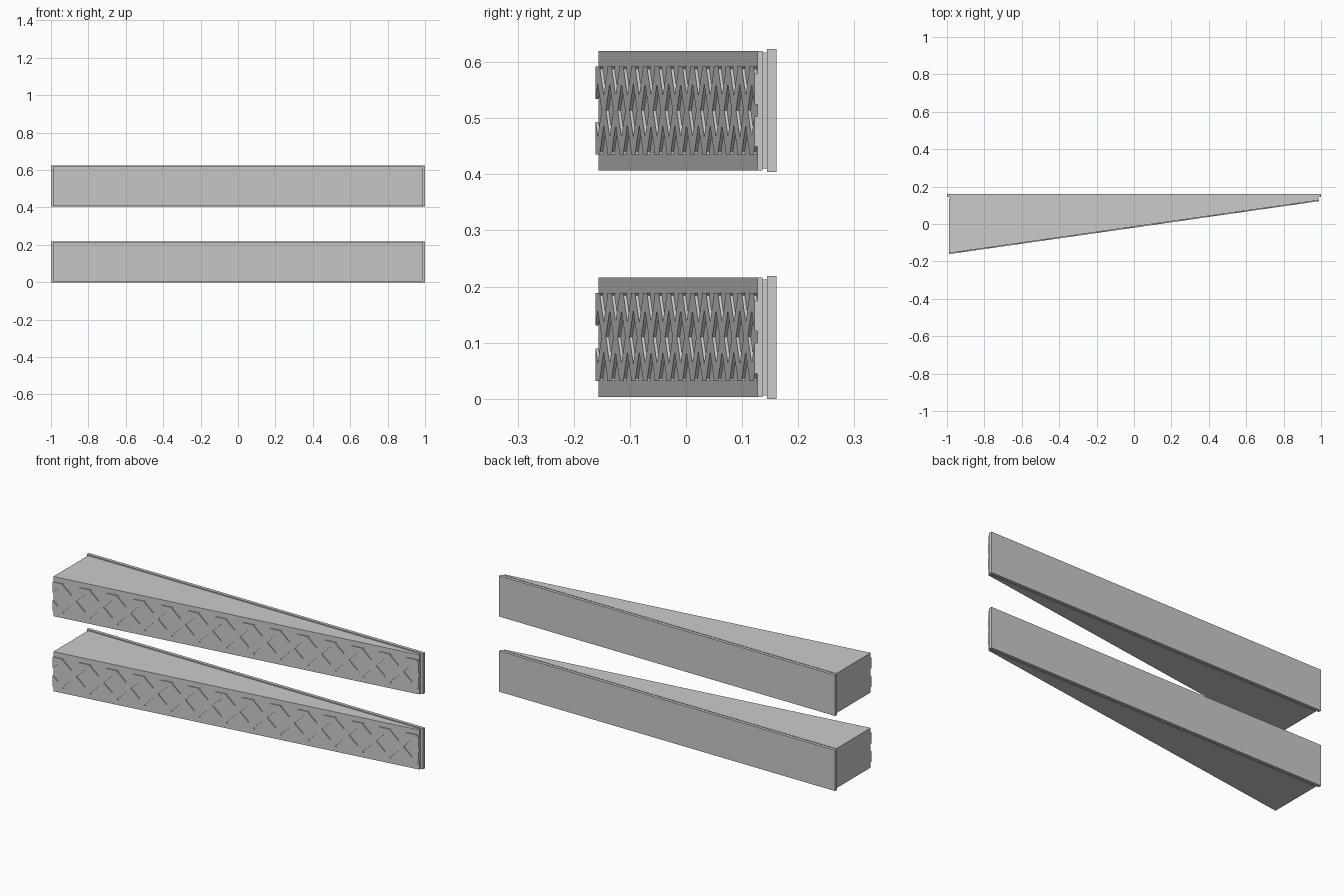
import bpy, bmesh

if "Cube" in bpy.data.objects:
    bpy.data.objects.remove(bpy.data.objects["Cube"])

HALF = 0.99                    # half length of the body
PITCH, NODE = 0.1475, 0.027    # lattice spacing and half diagonal of a rib crossing
MID, BAND = 0.11, 0.0785       # lattice centre height and half height
DEPTH = 0.005
X0 = -0.89                     # one lattice crossing


def slant(x):
    return -0.156 + (x + HALF) / (2 * HALF) * 0.283


def make_object(name, prisms):
    """Each prism is (list of 3D points for one end, extrusion vector)."""
    bm = bmesh.new()
    for pts, vec in prisms:
        face = bm.faces.new([bm.verts.new(p) for p in pts])
        ext = bmesh.ops.extrude_face_region(bm, geom=[face])
        new = [v for v in ext["geom"] if isinstance(v, bmesh.types.BMVert)]
        bmesh.ops.translate(bm, verts=new, vec=vec)
    # extruding a face keeps the starting cap, so only normals need fixing
    bmesh.ops.recalc_face_normals(bm, faces=bm.faces)
    me = bpy.data.meshes.new(name)
    bm.to_mesh(me)
    bm.free()
    ob = bpy.data.objects.new(name, me)
    bpy.context.collection.objects.link(ob)
    return ob


def slab(name, outline, z0, z1):
    return make_object(name, [([(x, y, z0) for x, y in outline], (0, 0, z1 - z0))])


def rect(hx, y0, y1):
    return [(-hx, y0), (hx, y0), (hx, y1), (-hx, y1)]


def lattice(name):
    # flat band pierced by diamonds, then sheared onto the slanted face
    band = slab(name, rect(HALF, -DEPTH, 0.003), MID - BAND, MID + BAND)
    r = PITCH / 2 - NODE
    holes = []
    for i in range(-2, 15):
        x = X0 + i * PITCH
        for cx, cz in ((x + PITCH / 2, MID), (x, MID + PITCH / 2), (x, MID - PITCH / 2)):
            pts = [(cx - r, -0.02, cz), (cx, -0.02, cz - r), (cx + r, -0.02, cz), (cx, -0.02, cz + r)]
            holes.append((pts, (0, 0.04, 0)))
    cutter = make_object("diamond_cutter", holes)
    cutter.hide_render = True
    mod = band.modifiers.new("holes", "BOOLEAN")
    mod.operation, mod.solver, mod.object = "DIFFERENCE", "EXACT", cutter
    bpy.context.view_layer.objects.active = band
    bpy.ops.object.modifier_apply(modifier=mod.name)
    bpy.data.objects.remove(cutter)
    for v in band.data.vertices:
        v.co.y += slant(v.co.x)
    return band


for label, base in (("lower", 0.0), ("upper", 0.404)):
    # tapered body
    wedge = [(-HALF, slant(-HALF)), (HALF, slant(HALF)), (HALF, 0.136), (-HALF, 0.136)]
    parts = [slab(label + "_wedge_body", wedge, 0.003, 0.216)]
    # recessed seam and back plate
    parts.append(slab(label + "_seam", rect(0.985, 0.134, 0.146), 0.006, 0.213))
    parts.append(slab(label + "_back_plate", rect(1.0, 0.144, 0.161), 0.0, 0.219))
    # raised diamond grip
    parts.append(lattice(label + "_grip_lattice"))
    for p in parts:
        p.location.z = base
